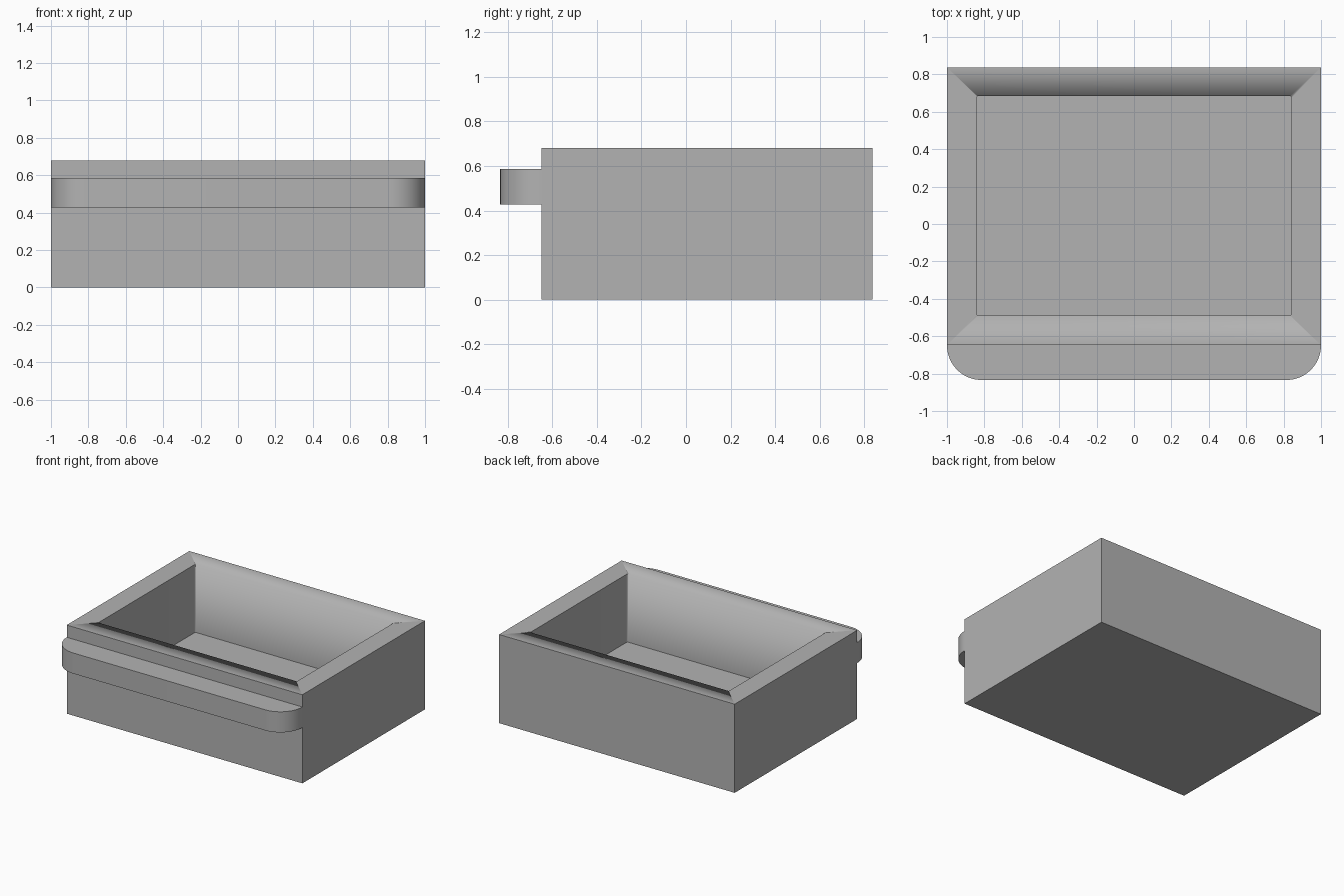
import bpy, bmesh, math

cube = bpy.data.objects.get("Cube")
if cube:
    bpy.data.objects.remove(cube, do_unlink=True)

# Overall sizes
FRONT, BACK, DEPTH = -0.648, 0.838, 0.186
HEIGHT, WALL = 0.68, 0.158

grey = bpy.data.materials.new("grey")
grey.use_nodes = True
grey.diffuse_color = (0.45, 0.45, 0.45, 1)
grey.node_tree.nodes["Principled BSDF"].inputs["Base Color"].default_value = grey.diffuse_color


def arc(cx, cy, radius, start, steps):
    """Quarter circle, counter-clockwise from the start angle in degrees."""
    angles = [math.radians(start + 90 * i / steps) for i in range(steps + 1)]
    return [(cx + radius * math.cos(a), cy + radius * math.sin(a)) for a in angles]


def finish(name, bm):
    mesh = bpy.data.meshes.new(name)
    bm.normal_update()
    bm.to_mesh(mesh)
    bm.free()
    mesh.materials.append(grey)
    obj = bpy.data.objects.new(name, mesh)
    bpy.context.collection.objects.link(obj)
    bpy.ops.object.select_all(action="DESELECT")
    obj.select_set(True)
    bpy.context.view_layer.objects.active = obj
    bpy.ops.object.shade_smooth_by_angle(angle=math.radians(30))
    return obj


def prism(name, outline, bottom, top):
    """Extrude a flat outline upwards into a solid."""
    bm = bmesh.new()
    face = bm.faces.new([bm.verts.new((x, y, bottom)) for x, y in outline])
    up = bmesh.ops.extrude_face_region(bm, geom=[face], use_keep_orig=True)["geom"]
    bmesh.ops.translate(bm, vec=(0, 0, top - bottom),
                        verts=[v for v in up if isinstance(v, bmesh.types.BMVert)])
    bmesh.ops.recalc_face_normals(bm, faces=bm.faces)
    return finish(name, bm)


# Box body
body = prism("box_body", [(-1, FRONT), (1, FRONT), (1, BACK), (-1, BACK)], 0, HEIGHT)

# Cavity with slightly rounded vertical corners
r = 0.01
cx, y0, y1 = 1 - WALL - r, FRONT + WALL + r, BACK - WALL + 0.004 - r
cavity_outline = (arc(cx, y0, r, 270, 4) + arc(cx, y1, r, 0, 4)
                  + arc(-cx, y1, r, 90, 4) + arc(-cx, y0, r, 180, 4))
cutter = prism("cavity_cutter", cavity_outline, WALL, HEIGHT + 0.2)
cutter.hide_render = True

cut = body.modifiers.new("cavity", "BOOLEAN")
cut.operation = "DIFFERENCE"
cut.solver = "EXACT"
cut.object = cutter
bpy.context.view_layer.objects.active = body
bpy.ops.object.modifier_apply(modifier=cut.name)
bpy.data.objects.remove(cutter, do_unlink=True)

# Front lip with rounded ends
lip_outline = arc(-1 + DEPTH, FRONT, DEPTH, 180, 24) + arc(1 - DEPTH, FRONT, DEPTH, 270, 24)
prism("front_lip", lip_outline, 0.428, 0.586)
